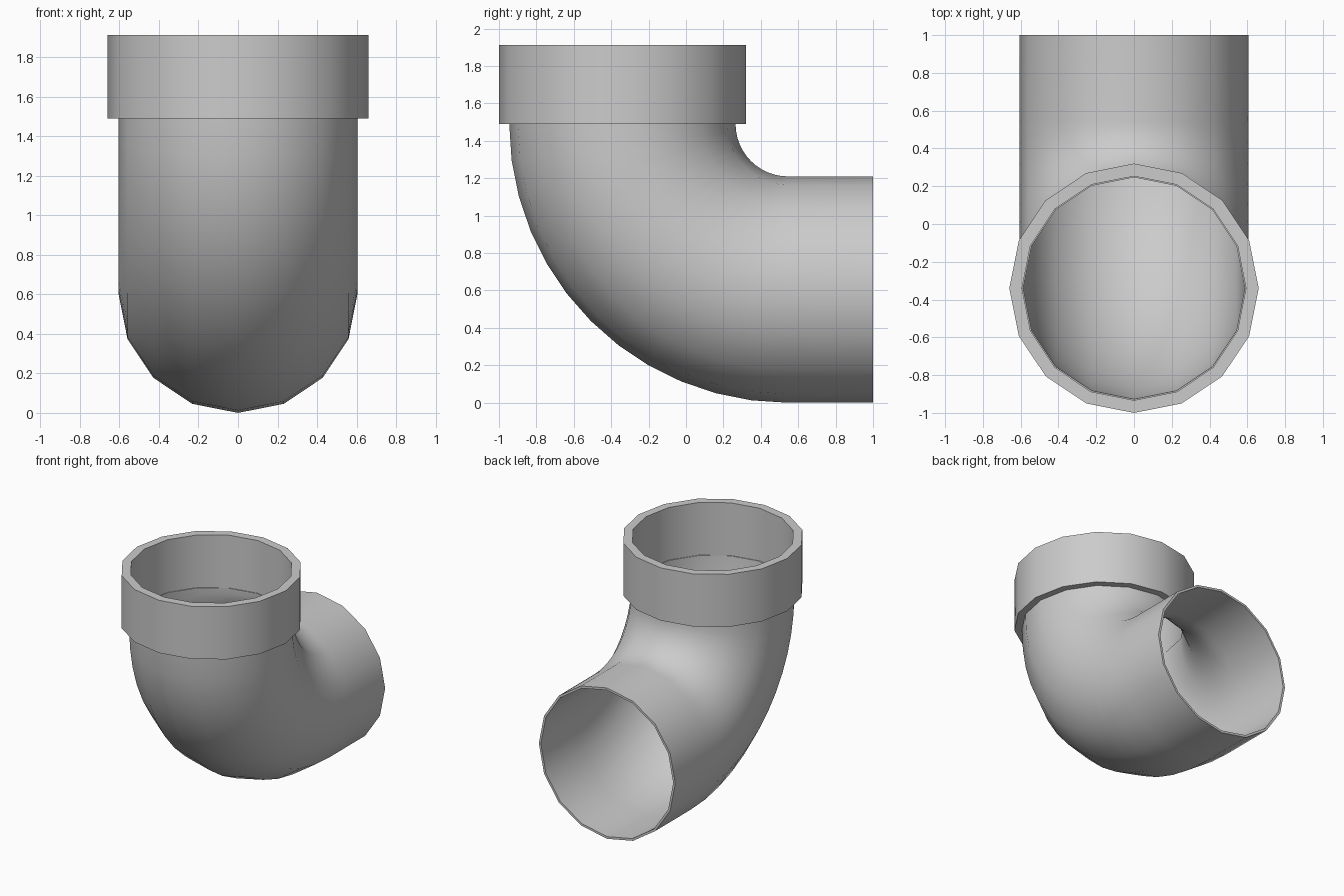
import bpy, bmesh
from math import sin, cos, pi
from mathutils import Vector

if "Cube" in bpy.data.objects:
    bpy.data.objects.remove(bpy.data.objects["Cube"])

SIDES = 16


def tube(name, path, r_out, r_in):
    """Sweep a hollow 16-sided wall along (centre, in-plane normal) stations."""
    bm = bmesh.new()

    def ring(c, n, r):
        return [bm.verts.new(c + n * (r * cos(2 * pi * i / SIDES))
                             + Vector((r * sin(2 * pi * i / SIDES), 0, 0)))
                for i in range(SIDES)]

    # outer skin forward, inner skin back, closed into a loop of rings
    rings = [ring(c, n, r_out) for c, n in path]
    rings += [ring(c, n, r_in) for c, n in reversed(path)]
    for k, a in enumerate(rings):
        b = rings[(k + 1) % len(rings)]
        for i in range(SIDES):
            j = (i + 1) % SIDES
            bm.faces.new((a[i], a[j], b[j], b[i]))
    bmesh.ops.recalc_face_normals(bm, faces=bm.faces)
    mesh = bpy.data.meshes.new(name)
    bm.to_mesh(mesh)
    bm.free()
    ob = bpy.data.objects.new(name, mesh)
    bpy.context.collection.objects.link(ob)
    bpy.context.view_layer.objects.active = ob
    ob.select_set(True)
    bpy.ops.object.shade_smooth_by_angle(angle=pi / 5)
    ob.select_set(False)
    return ob


# elbow pipe: quarter bend, then a straight outlet to the back
bend_y, bend_z, bend_r, steps = 0.545, 1.49, 0.885, 12
path = []
for k in range(steps + 1):
    a = pi / 2 * k / steps
    n = Vector((0, -cos(a), -sin(a)))
    path.append((Vector((0, bend_y, bend_z)) + n * bend_r, n))
path.append((Vector((0, 1.0, bend_z - bend_r)), Vector((0, 0, -1))))
tube("elbow_pipe", path, 0.605, 0.587)

# socket collar on the upright end
down = Vector((0, -1, 0))
tube("socket_collar",
     [(Vector((0, -0.34, z)), down) for z in (1.49, 1.912)], 0.66, 0.593)
